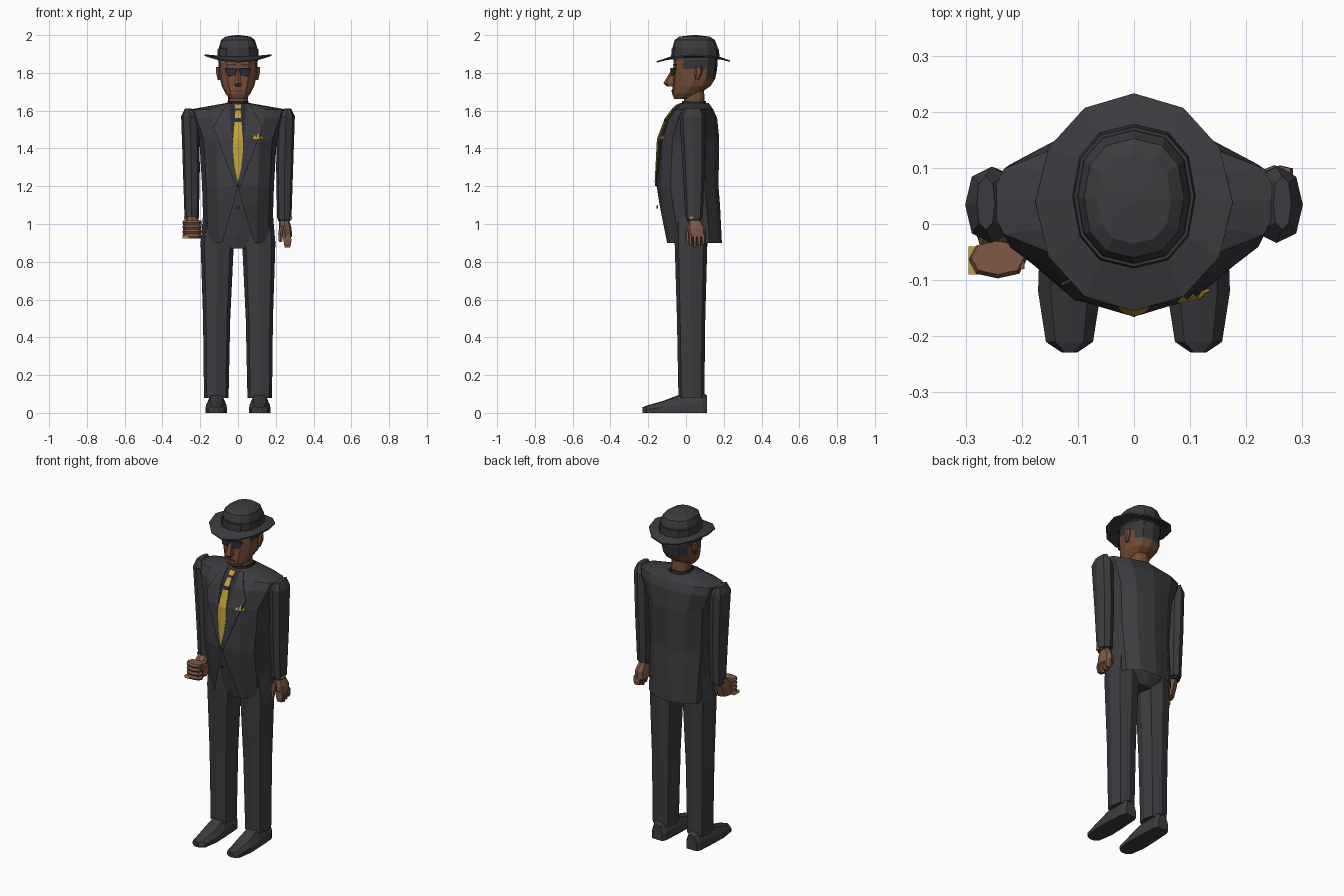
import bpy, bmesh, math
from mathutils import Vector
from mathutils.bvhtree import BVHTree

if "Cube" in bpy.data.objects:
    bpy.data.objects.remove(bpy.data.objects["Cube"])


def material(name, r, g, b):
    m = bpy.data.materials.new(name)
    m.diffuse_color = (r, g, b, 1)
    m.use_nodes = True
    m.node_tree.nodes["Principled BSDF"].inputs["Base Color"].default_value = m.diffuse_color
    return m


SUIT = material("charcoal suit", 0.045, 0.044, 0.050)
DARK = material("dark shirt", 0.024, 0.025, 0.033)
SKIN = material("brown skin", 0.180, 0.075, 0.038)
HAND = material("hand skin", 0.215, 0.099, 0.058)
LIPS = material("lip brown", 0.090, 0.035, 0.022)
HAIR = material("dark hair", 0.038, 0.038, 0.042)
GOLD = material("gold", 0.560, 0.350, 0.035)
LENS = material("sunglass lens", 0.022, 0.025, 0.034)


def finish(name, bm, mats, rule=None):
    bmesh.ops.remove_doubles(bm, verts=bm.verts, dist=0.0005)
    bmesh.ops.recalc_face_normals(bm, faces=bm.faces)
    if rule:
        for f in bm.faces:
            f.material_index = rule(f.calc_center_median())
    me = bpy.data.meshes.new(name)
    bm.to_mesh(me)
    bm.free()
    for m in mats:
        me.materials.append(m)
    ob = bpy.data.objects.new(name, me)
    bpy.context.collection.objects.link(ob)
    return ob


def oval(z, hx, yf, yb, cx=0, n=12, p=0.85):
    """Squarish ring from y=yf to y=yb, starting at the front."""
    cy, hy, pts = (yf + yb) / 2, (yb - yf) / 2, []
    for i in range(n):
        a = 2 * math.pi * i / n
        s, c = round(math.sin(a), 6), round(math.cos(a), 6)
        pts.append(Vector((cx + hx * math.copysign(abs(s) ** p, s),
                           cy - hy * math.copysign(abs(c) ** p, c), z)))
    return pts


def loft(name, rings, mats, closed=True, caps=True, rule=None):
    bm = bmesh.new()
    vs = [[bm.verts.new(p) for p in r] for r in rings]
    n = len(rings[0])
    for a, b in zip(vs, vs[1:]):
        for i in range(n if closed else n - 1):
            j = (i + 1) % n
            bm.faces.new((a[i], a[j], b[j], b[i]))
    if caps:
        bm.faces.new(vs[0])
        bm.faces.new(vs[-1])
    return finish(name, bm, mats, rule)


def box(name, c, s, mat, taper=0.85):
    """Box that narrows a little towards its outer -y end."""
    rings = []
    for k, t in ((-1, taper), (1, 1)):
        rings.append([Vector((c[0] + u * s[0] / 2 * t, c[1] + k * s[1] / 2,
                              c[2] + w * s[2] / 2 * t))
                      for u, w in ((-1, -1), (1, -1), (1, 1), (-1, 1))])
    return loft(name, rings, [mat])


def tree(ob):
    return BVHTree.FromPolygons([v.co for v in ob.data.vertices],
                                [p.vertices[:] for p in ob.data.polygons])


def strip(name, bvh, rows, off, mats, rule=None, cols=3, sub=3, thick=0.006):
    """Thin plate laid on the front of a body; rows are (z, x0, x1)."""
    full = []
    for a, b in zip(rows, rows[1:]):
        full += [[a[k] + (b[k] - a[k]) * t / sub for k in range(3)] for t in range(sub)]
    full.append(rows[-1])
    bm, grid = bmesh.new(), []
    for z, x0, x1 in full:
        line = []
        for i in range(cols + 1):
            x = x0 + (x1 - x0) * i / cols
            hit = bvh.ray_cast(Vector((x, -1, z)), Vector((0, 1, 0)))[0]
            line.append(bm.verts.new((x, (hit.y if hit else -0.05) - off, z)))
        grid.append(line)
    for a, b in zip(grid, grid[1:]):
        for i in range(cols):
            bm.faces.new((a[i], a[i + 1], b[i + 1], b[i]))
    ob = finish(name, bm, mats, rule)
    mod = ob.modifiers.new("thickness", "SOLIDIFY")
    mod.thickness, mod.offset = thick, 0
    return ob


# Jacket: lofted rings split at the front, opening below the waist
rows = [(0.90, .18, -.10, .19, .085), (1.10, .187, -.14, .18, .025),
        (1.20, .19, -.155, .172, 0), (1.45, .205, -.142, .176, 0),
        (1.56, .25, -.10, .165, 0), (1.605, .262, -.065, .145, 0),
        (1.64, .064, -.03, .12, 0)]
rings = []
for z, hx, yf, yb, gap in rows:
    r = oval(z, hx, yf, yb)
    rings.append([r[0] + Vector((gap, 0, 0))] + r[1:] + [r[0] - Vector((gap, 0, 0))])
jacket = loft("jacket", rings, [SUIT], closed=False, caps=False)
chest = tree(jacket)
loft("hips", [oval(.87, .06, -.045, .10), oval(.93, .15, -.055, .13),
              oval(1.2, .16, -.09, .13)], [SUIT])

# Shirt, tie, lapels, pocket square and button
strip("shirt_front", chest, [(1.635, -.045, .045), (1.56, -.042, .042),
                             (1.45, -.029, .029), (1.2, 0, 0)], .003, [DARK])
strip("tie", chest, [(1.63, -.017, .017), (1.61, -.016, .016), (1.60, -.013, .013),
                     (1.56, -.017, .017), (1.54, -.018, .018), (1.45, -.025, .025),
                     (1.40, -.027, .027), (1.30, -.017, .017), (1.22, 0, 0)],
      .009, [GOLD, DARK], cols=2,
      rule=lambda c: int(1.60 < c.z < 1.61 or 1.54 < c.z < 1.56))
for s, side in ((-1, "right"), (1, "left")):
    strip(side + "_lapel", chest,
          [(1.635, s * .045, s * .06), (1.56, s * .042, s * .105),
           (1.51, s * .036, s * .13), (1.45, s * .029, s * .108),
           (1.2, 0, s * .012)], .006, [SUIT])
for i, h in enumerate((.022, .032, .02)):
    x = .088 + i * .018
    strip("pocket_square_%d" % (i + 1), chest,
          [(1.45, x - .010, x + .010), (1.45 + h, x, x)], .009, [GOLD], cols=1, sub=1)
box("jacket_button", (0, -.152, 1.09), (.016, .008, .016), DARK)

# Shirt collar and neck
loft("shirt_collar", [oval(1.60, .06, -.026, .115), oval(1.65, .056, -.02, .105)], [DARK])
loft("neck", [oval(1.62, .053, -.012, .10), oval(1.72, .053, -.01, .095)], [SKIN])


# Head, with hair coloured on the back and sides
def is_hair(c):
    return int((c.y > .095 and 1.77 < c.z < 1.87) or (c.y > .015 and 1.82 < c.z < 1.87))


head = loft("head", [oval(1.662, .042, -.062, .02), oval(1.69, .066, -.074, .07),
                     oval(1.73, .086, -.072, .13), oval(1.77, .096, -.070, .155),
                     oval(1.82, .102, -.068, .165), oval(1.87, .105, -.065, .167),
                     oval(1.91, .098, -.06, .16)], [SKIN, HAIR], rule=is_hair)
face = tree(head)
loft("nose", [oval(1.728, .016, -.10, -.05, n=6), oval(1.745, .022, -.12, -.05, n=6),
              oval(1.815, .010, -.078, -.05, n=6)], [SKIN])
strip("mouth", face, [(1.708, -.022, .022), (1.698, -.026, .026)], .002, [LIPS], sub=1)
strip("glasses_bridge", face, [(1.823, -.02, .02), (1.815, -.02, .02)], .014, [LENS], sub=1)
for s, side in ((-1, "right"), (1, "left")):
    strip(side + "_lens", face, [(1.826, s * .008, s * .068), (1.805, s * .010, s * .066),
                                 (1.785, s * .022, s * .052)], .014, [LENS], sub=1)
    strip(side + "_eyebrow", face, [(1.846, s * .015, s * .06), (1.838, s * .015, s * .062)],
          .002, [HAIR], sub=1)
    loft(side + "_ear", [oval(1.762, .010, .05, .065, s * .098, 6),
                         oval(1.80, .015, .045, .088, s * .103, 6),
                         oval(1.83, .012, .05, .085, s * .105, 6)], [SKIN])

# Hat: crown, band and a brim that dips front and back
loft("hat_crown", [oval(1.872, .107, -.074, .174), oval(1.94, .100, -.070, .166),
                   oval(1.975, .089, -.060, .152), oval(1.992, .066, -.035, .125),
                   oval(2.0, .012, .035, .06)], [SUIT])
loft("hat_band", [oval(1.885, .110, -.079, .178), oval(1.928, .107, -.076, .173)], [HAIR])
outer = oval(0, .176, -.155, .233, p=1)
for v in outer:
    v.z = 1.862 + .036 * (v.x / .176) ** 2 + .02 * max(0, v.y - .04)
brim = loft("hat_brim", [oval(1.89, .10, -.07, .165), outer], [SUIT], caps=False)
brim.modifiers.new("thickness", "SOLIDIFY").thickness = .008

# Arms, legs and shoes, on both sides
for s, side in ((-1, "right"), (1, "left")):
    loft(side + "_sleeve", [oval(1.03, .038, -.003, .088, s * .245, 8),
                            oval(1.30, .045, -.018, .10, s * .247, 8),
                            oval(1.57, .047, -.034, .102, s * .254, 8),
                            oval(1.612, .016, -.01, .085, s * .264, 8)], [SUIT])
    loft(side + "_cuff", [oval(1.015, .033, .005, .08, s * .245, 8),
                          oval(1.05, .033, .005, .08, s * .245, 8)], [DARK])
    box(side + "_cufflink", (s * .278, .025, 1.032), (.016, .02, .014), GOLD)
    loft(side + "_trouser_leg", [oval(.08, .065, -.04, .097, s * .115, 8, .75),
                                 oval(.50, .072, -.048, .102, s * .113, 8, .75),
                                 oval(.90, .088, -.060, .113, s * .11, 8, .75),
                                 oval(1.05, .085, -.060, .113, s * .10, 8, .75)], [SUIT])
    shoe = []
    for y, w, h in ((-.229, .014, .03), (-.21, .042, .038), (-.12, .056, .064),
                    (-.03, .053, .098), (.09, .046, .108), (.112, .034, .09)):
        shoe.append([Vector((s * .115 + u * w, y, h * k)) for u, k in
                     ((-1, 0), (1, 0), (1, .45), (.6, .92), (0, 1), (-.6, .92), (-1, .45))])
    loft(side + "_shoe", shoe, [SUIT])

# Left hand: relaxed, hanging, with curled fingers
loft("left_hand", [oval(.93, .036, .015, .105, .25, 8), oval(.975, .034, .01, .105, .25, 8),
                   oval(1.03, .026, .015, .075, .243, 8)], [HAND])
for i in range(4):
    y = .024 + i * .023
    loft("left_finger_%d" % (i + 1),
         [oval(.875 + .008 * abs(i - 1), .016, y - .008, y + .008, .262, 6),
          oval(.91, .024, y - .011, y + .011, .262, 6),
          oval(.945, .024, y - .011, y + .011, .258, 6)], [HAND])
loft("left_thumb", [oval(.905, .010, -.002, .02, .225, 6), oval(.95, .014, -.004, .025, .225, 6),
                    oval(.99, .012, .005, .035, .232, 6)], [HAND])

# Right hand: fist held forward, stacked fingers and gold rings
loft("right_hand", [oval(.93, .042, -.06, .03, -.24, 8), oval(.99, .043, -.06, .055, -.24, 8),
                    oval(1.04, .028, -.01, .075, -.244, 8)], [HAND])
for i in range(4):
    z = .935 + i * .024
    loft("right_finger_%d" % (i + 1),
         [oval(z - .011, .047, -.09, -.03, -.243, 8), oval(z, .052, -.097, -.03, -.243, 8),
          oval(z + .011, .047, -.09, -.03, -.243, 8)], [HAND])
box("right_thumb", (-.208, -.045, 1.0), (.03, .07, .035), HAND)
box("gold_ring", (-.277, -.065, .929), (.036, .05, .014), GOLD, taper=1)
